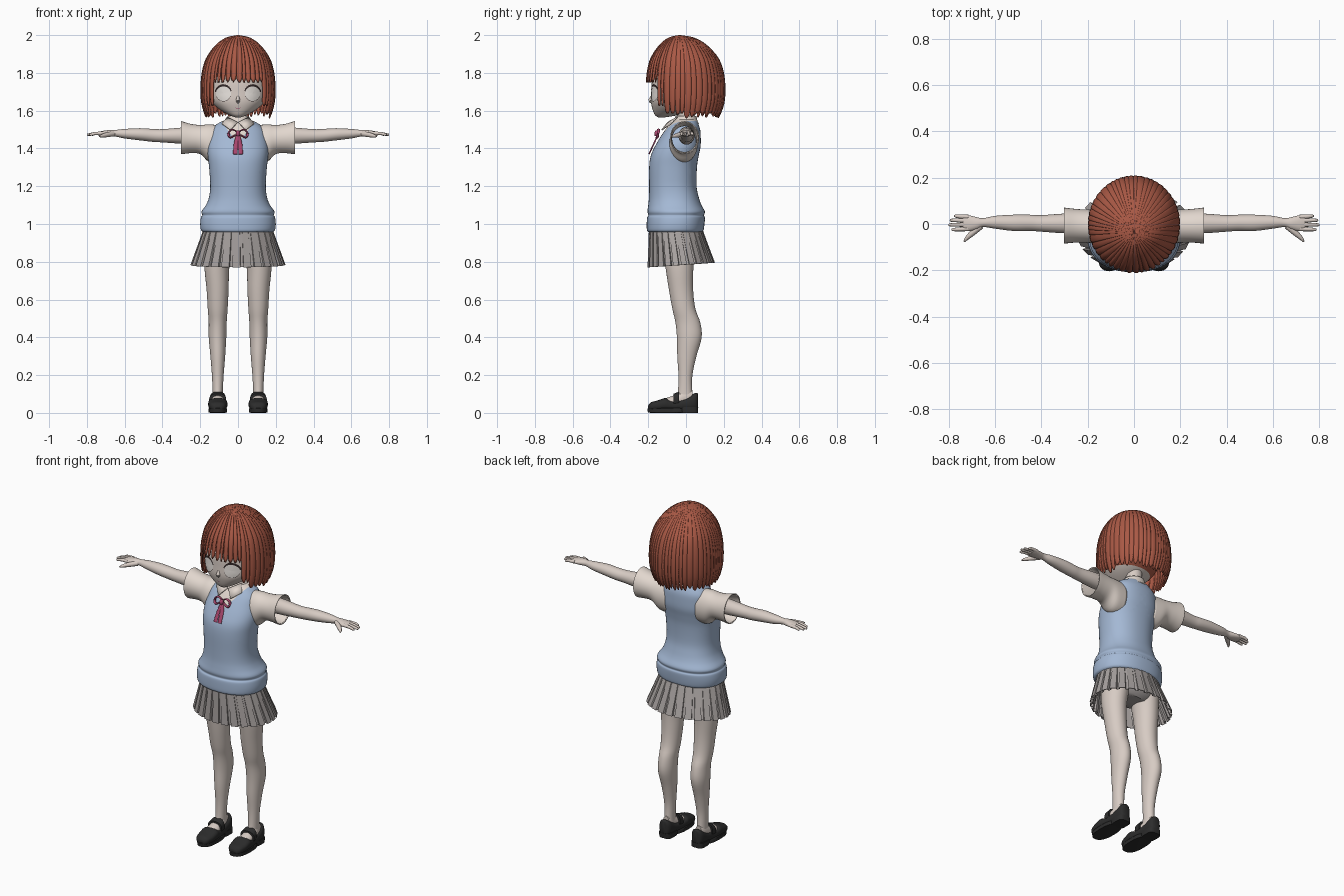
import bpy, bmesh, math, random
from mathutils import Vector
from mathutils.bvhtree import BVHTree

random.seed(4)
if "Cube" in bpy.data.objects:
    bpy.data.objects.remove(bpy.data.objects["Cube"])
made = []


def material(name, *rgb):
    m = bpy.data.materials.new(name)
    m.use_nodes = True
    m.diffuse_color = (*rgb, 1)
    bsdf = next(n for n in m.node_tree.nodes if n.type == 'BSDF_PRINCIPLED')
    bsdf.inputs["Base Color"].default_value = (*rgb, 1)
    return m


SKIN = material("skin", .68, .6, .55)
SHIRT = material("shirt cream", .76, .68, .62)
VEST = material("vest blue", .37, .48, .66)
SKIRT = material("skirt grey", .39, .36, .35)
HAIR = material("hair auburn", .4, .1, .06)
SHOE = material("shoe black", .025, .025, .025)
RIBBON = material("ribbon pink", .38, .06, .15)
LASH = material("lash dark", .03, .02, .02)
EYE = material("eye white", .8, .76, .72)


def smooth_rows(rows, n):
    """Catmull-Rom resampling of tuples."""
    out = []
    for i in range(len(rows) - 1):
        a, b, c, d = (Vector(rows[min(max(i + k, 0), len(rows) - 1)]) for k in (-1, 0, 1, 2))
        for j in range(n):
            t = j / n
            out.append(b + (c - a) * t / 2 + (a - b * 2.5 + c * 2 - d / 2) * t * t
                       + (b * 1.5 - c * 1.5 + d / 2 - a / 2) * t ** 3)
    return out + [Vector(rows[-1])]


def finish(name, bm, *mats, mirror=False, thick=0):
    bmesh.ops.recalc_face_normals(bm, faces=bm.faces)
    me = bpy.data.meshes.new(name)
    bm.to_mesh(me)
    bm.free()
    ob = bpy.data.objects.new(name, me)
    bpy.context.collection.objects.link(ob)
    for m in mats:
        me.materials.append(m)
    if thick:
        mod = ob.modifiers.new("thickness", 'SOLIDIFY')
        mod.thickness = thick
    if mirror:
        ob.modifiers.new("mirror", 'MIRROR').use_mirror_merge = False
    made.append(ob)
    return ob


def skin_rows(bm, rows, closed=True, caps=True):
    """Join rows of points into a sheet or a closed tube."""
    vs = [[bm.verts.new(p) for p in r] for r in rows]
    n = len(vs[0])
    for a, b in zip(vs, vs[1:]):
        for i in range(n if closed else n - 1):
            j = (i + 1) % n
            bm.faces.new((a[i], a[j], b[j], b[i]))
    if caps and closed:
        bm.faces.new(vs[0])
        bm.faces.new(vs[-1])


def loft(rows, axis='Z', seg=32, power=2, sub=4, caps=True):
    """Rows are position along the axis, then low and high bounds of the section."""
    def ring(t, u0, u1, v0, v1):
        pts = []
        for i in range(seg):
            a = math.tau * i / seg
            c, s = math.cos(a), math.sin(a)
            u = (u0 + u1) / 2 + (u1 - u0) / 2 * math.copysign(abs(c) ** (2 / power), c)
            v = (v0 + v1) / 2 + (v1 - v0) / 2 * math.copysign(abs(s) ** (2 / power), s)
            pts.append({'X': (t, u, v), 'Y': (u, t, v), 'Z': (u, v, t)}[axis])
        return pts
    bm = bmesh.new()
    skin_rows(bm, [ring(*r) for r in smooth_rows(rows, sub)], caps=caps)
    return bm


def tube(bm, path, flat=1, seg=10, sub=5):
    """Path points are x, y, z, radius; flat squashes the section."""
    pts = smooth_rows(path, sub)
    rows = []
    for i, p in enumerate(pts):
        d = (pts[min(i + 1, len(pts) - 1)] - pts[max(i - 1, 0)]).to_3d()
        q = d.to_track_quat('Z', 'Y')
        rows.append([p.to_3d() + q @ Vector((math.cos(a) * p[3], math.sin(a) * p[3] * flat, 0))
                     for a in (math.tau * k / seg for k in range(seg))])
    skin_rows(bm, rows)


def sym(rows):
    return [(z, -h, h, y0, y1) for z, h, y0, y1 in rows]


# Legs
finish("leg", loft([(.06, .08, .135, -.05, .04), (.12, .08, .135, -.042, .033), (.2, .076, .138, -.04, .034),
                    (.3, .068, .146, -.046, .055), (.4, .062, .155, -.048, .083), (.48, .06, .155, -.056, .075),
                    (.55, .055, .16, -.072, .05), (.65, .05, .166, -.09, .038), (.78, .045, .178, -.11, .04),
                    (.92, .02, .175, -.13, .06)]), SKIN, mirror=True)

# Feet and strapped shoes
finish("foot", loft([(-.16, .08, .135, .03, .05), (-.1, .07, .145, .03, .08), (-.05, .073, .142, .03, .098),
                     (.0, .08, .137, .03, .125), (.035, .085, .13, .03, .12)], 'Y'), SKIN, mirror=True)
finish("shoe_upper", loft([(-.2, .085, .128, .015, .04), (-.185, .068, .146, .012, .056), (-.15, .058, .156, .012, .066),
                           (-.11, .056, .158, .012, .079), (-.09, .058, .156, .012, .072), (-.06, .061, .152, .012, .066),
                           (0, .067, .146, .012, .08), (.04, .07, .143, .012, .102), (.058, .08, .134, .014, .106),
                           (.064, .095, .12, .02, .1)], 'Y', power=2.6), SHOE, mirror=True)
finish("shoe_strap", loft([(-.066, .062, .153, .03, .101), (-.036, .064, .15, .03, .113)], 'Y', sub=1, power=2.6),
       SHOE, mirror=True)
bm = loft([(0, .07, .145, -.185, -.02), (.002, .058, .156, -.202, .0), (.022, .058, .156, -.204, .0),
           (.026, .062, .152, -.2, .0)], power=2.5, sub=1)
finish("shoe_sole", bm, SHOE, mirror=True)
finish("shoe_heel", loft([(0, .067, .146, -.03, .063), (.03, .067, .146, -.04, .065)], power=3.5, sub=1),
       SHOE, mirror=True)

# Pleated skirt with shorts underneath
bm = bmesh.new()
rows, pleats = [], 26
for k in range(5):
    t = k / 4
    row = []
    for i in range(pleats):
        for u, inset in ((0, 0), (.7, .01), (.74, .075), (1, .06)):
            a = math.tau * (i + u) / pleats
            r = 1 - inset * (.25 + .75 * t)
            y = -.055 + .03 * t + math.sin(a) * r * (.142 + .038 * t)
            row.append((math.cos(a) * r * (.182 + .07 * t), y, .975 - (.19 - .07 * y) * t))
    rows.append(row)
skin_rows(bm, rows, caps=False)
finish("skirt", bm, SKIRT, thick=.004)
finish("shorts", loft(sym([(.83, .1, -.1, .03), (.87, .16, -.14, .06), (.98, .165, -.17, .07)]), sub=3), SKIRT)

# Knitted vest with a V neck showing the shirt
bm = loft(sym([(.958, .185, -.2, .085), (.968, .196, -.207, .093), (1, .2, -.208, .098), (1.035, .196, -.206, .1),
               (1.046, .189, -.199, .095), (1.066, .193, -.204, .1), (1.1, .17, -.2, .082), (1.14, .154, -.196, .068),
               (1.2, .147, -.195, .056), (1.3, .153, -.195, .058), (1.36, .16, -.187, .067), (1.41, .162, -.165, .077),
               (1.46, .152, -.136, .078), (1.5, .14, -.109, .075), (1.53, .11, -.085, .065), (1.55, .07, -.06, .055),
               (1.56, .045, -.045, .045)]), seg=56, power=2.25)
for side in (1, -1):
    bmesh.ops.bisect_plane(bm, geom=bm.verts[:] + bm.edges[:] + bm.faces[:], dist=1e-5,
                           plane_co=(0, 0, 1.425), plane_no=(side, 0, -.75))
for f in bm.faces:
    c = f.calc_center_median()
    in_v = c.y < 0 and abs(c.x) < (c.z - 1.425) * .75
    f.material_index = int(in_v or c.z > 1.547)
finish("vest", bm, VEST, SHIRT)

# Shirt sleeves, collar and neck
finish("sleeve", loft([(.1, -.085, .06, 1.325, 1.523), (.155, -.088, .063, 1.33, 1.527), (.2, -.08, .062, 1.37, 1.524),
                       (.25, -.08, .065, 1.375, 1.53), (.295, -.084, .07, 1.37, 1.543), (.302, -.084, .07, 1.37, 1.544)],
                      'X', caps=False), SHIRT, mirror=True, thick=.006)
finish("neck", loft([(1.5, -.045, .045, -.045, .045), (1.66, -.045, .045, -.05, .045)], sub=1), SKIN)
finish("collar_band", loft([(1.53, -.08, .08, -.08, .068), (1.55, -.066, .066, -.066, .06), (1.572, -.056, .056, -.055, .055)],
                           caps=False), SHIRT, thick=.006)
bm = bmesh.new()
skin_rows(bm, [[(.004, -.098, 1.54), (.058, -.048, 1.568)], [(.04, -.13, 1.5), (.085, -.085, 1.532)]], closed=False)
finish("collar_flap", bm, SHIRT, mirror=True, thick=.006)

# Ribbon bow
bm = bmesh.new()
tube(bm, [(0, -.142, 1.485, .005), (.03, -.146, 1.5, .008), (.05, -.147, 1.482, .008), (.04, -.153, 1.458, .008),
          (0, -.148, 1.48, .005)], .6)
tube(bm, [(.002, -.145, 1.482, .005), (.011, -.168, 1.43, .011), (.014, -.196, 1.37, .012)], .3)
finish("ribbon_bow", bm, RIBBON, mirror=True)
bm = bmesh.new()
tube(bm, [(0, -.152, 1.494, .008), (0, -.156, 1.48, .012), (0, -.158, 1.466, .008)])
finish("ribbon_knot", bm, RIBBON)

# Arms and hands
finish("arm", loft([(.2, -.04, .045, 1.42, 1.515), (.3, -.04, .045, 1.425, 1.51), (.4, -.033, .038, 1.432, 1.502),
                    (.45, -.03, .04, 1.435, 1.503), (.52, -.03, .04, 1.443, 1.507), (.6, -.02, .035, 1.453, 1.503),
                    (.65, -.013, .025, 1.463, 1.498), (.68, -.024, .03, 1.462, 1.498), (.715, -.031, .038, 1.464, 1.493),
                    (.738, -.026, .038, 1.467, 1.488)], 'X', seg=24), SKIN, mirror=True)
bm = bmesh.new()
for y, tip in ((-.021, .788), (-.003, .8), (.014, .795), (.03, .777)):
    tube(bm, [(.715, y, 1.48, .01), (.755, y * 1.1, 1.479, .0085), (tip - .006, y * 1.15, 1.473, .0065),
              (tip, y * 1.15, 1.472, .002)])
tube(bm, [(.66, -.008, 1.478, .014), (.695, -.037, 1.472, .013), (.722, -.062, 1.466, .0085), (.733, -.077, 1.463, .003)])
finish("fingers", bm, SKIN, mirror=True)

# Head, with the scalp coloured like the hair
bm = loft(sym([(1.565, .015, -.148, -.11), (1.578, .05, -.165, -.04), (1.61, .103, -.178, .03), (1.65, .143, -.186, .08),
               (1.7, .16, -.184, .12), (1.76, .165, -.18, .15), (1.85, .155, -.16, .15), (1.93, .09, -.09, .09)]),
          seg=48, power=2.2)
for f in bm.faces:
    c = f.calc_center_median()
    f.material_index = int(c.z > 1.79 or (c.y > -.08 and c.z > 1.63))
face_tree = BVHTree.FromBMesh(bm)
finish("head", bm, SKIN, HAIR)
bm = bmesh.new()
tube(bm, [(0, -.178, 1.685, .004), (0, -.185, 1.665, .009), (0, -.188, 1.652, .011), (0, -.178, 1.64, .004)])
finish("nose", bm, SKIN)


def decal(name, rows, mat, lift, closed=False, mirror=True):
    """Lay rows of x, z points on the face as a thin plate."""
    bm = bmesh.new()
    skin_rows(bm, [[face_tree.ray_cast(Vector((x, -1, z)), Vector((0, 1, 0)))[0] - Vector((0, lift, 0))
                    for x, z in r] for r in rows], closed, caps=False)
    finish(name, bm, mat, mirror=mirror)


def arc(x, z, rx, rz, a0, a1, n=16):
    angles = [math.radians(a0 + (a1 - a0) * i / n) for i in range(n + 1)]
    return [(x + rx * math.cos(a), z + rz * math.sin(a)) for a in angles]


# Eyes, lashes and mouth
decal("eye_white", [arc(.077, 1.692, .04 * k, .042 * k, 0, 360, 24) for k in (.02, .35, .7, 1)], EYE, .002)
decal("upper_lash", [arc(.077, 1.692, .04, .036, 10, 165), arc(.078, 1.692, .046, .048, 10, 165)], LASH, .004)
decal("lower_lash", [arc(.077, 1.692, .039, .041, 200, 340), arc(.077, 1.692, .041, .043, 200, 340)], LASH, .004)
decal("mouth", [arc(0, 1.62, .016, .006, 200, 340), arc(0, 1.62, .016, .009, 200, 340)], RIBBON, .002, mirror=False)

# Bobbed hair made of overlapping locks falling from the crown
profile = smooth_rows([(.02, 2), (.32, 1.987), (.6, 1.948), (.85, 1.88), (.96, 1.81), (1, 1.73), (.985, 1.65),
                       (.91, 1.59), (.84, 1.555)], 8)


def hair_point(a, u, s, end):
    last = next(i for i, p in enumerate(profile) if p[1] <= end or i == len(profile) - 1)
    k = min(s * last, len(profile) - 1.001)
    f, z = profile[int(k)].lerp(profile[int(k) + 1], k % 1)
    strength = (.4 + .6 * max(0, math.cos(a))) * min(1, s * 1.5)
    r = f + strength * (.035 * (1 - u * u) + .018 * u)
    crown = -.035 * (1 - f)
    return (r * .196 * math.sin(a), crown - r * .206 * math.cos(a), z)


bm = bmesh.new()
widths = [random.uniform(.7, 1.3) for _ in range(48)]
start = -math.pi
for w in widths:
    half = math.pi * w / sum(widths)
    mid = start + half
    start += 2 * half
    swing = abs(math.degrees(mid))
    if swing < 45:
        end = 1.757 + random.uniform(-.006, .006)
    elif swing < 55:
        end = 1.63
    else:
        end = 1.572 + random.uniform(-.012, .015)
    cols = [i / 3 - 1 for i in range(7)]
    skin_rows(bm, [[hair_point(mid + u * half * (1.2 - .25 * s ** 4), u, s, end + .022 * u * u) for u in cols]
                   for s in (j / 22 for j in range(23))], closed=False)
finish("hair", bm, HAIR, thick=.007)

# Smooth shading with sharp creases kept
bpy.ops.object.select_all(action='DESELECT')
for ob in made:
    if ob.name != "skirt":
        ob.select_set(True)
bpy.context.view_layer.objects.active = made[0]
bpy.ops.object.shade_smooth_by_angle(angle=math.radians(40))
